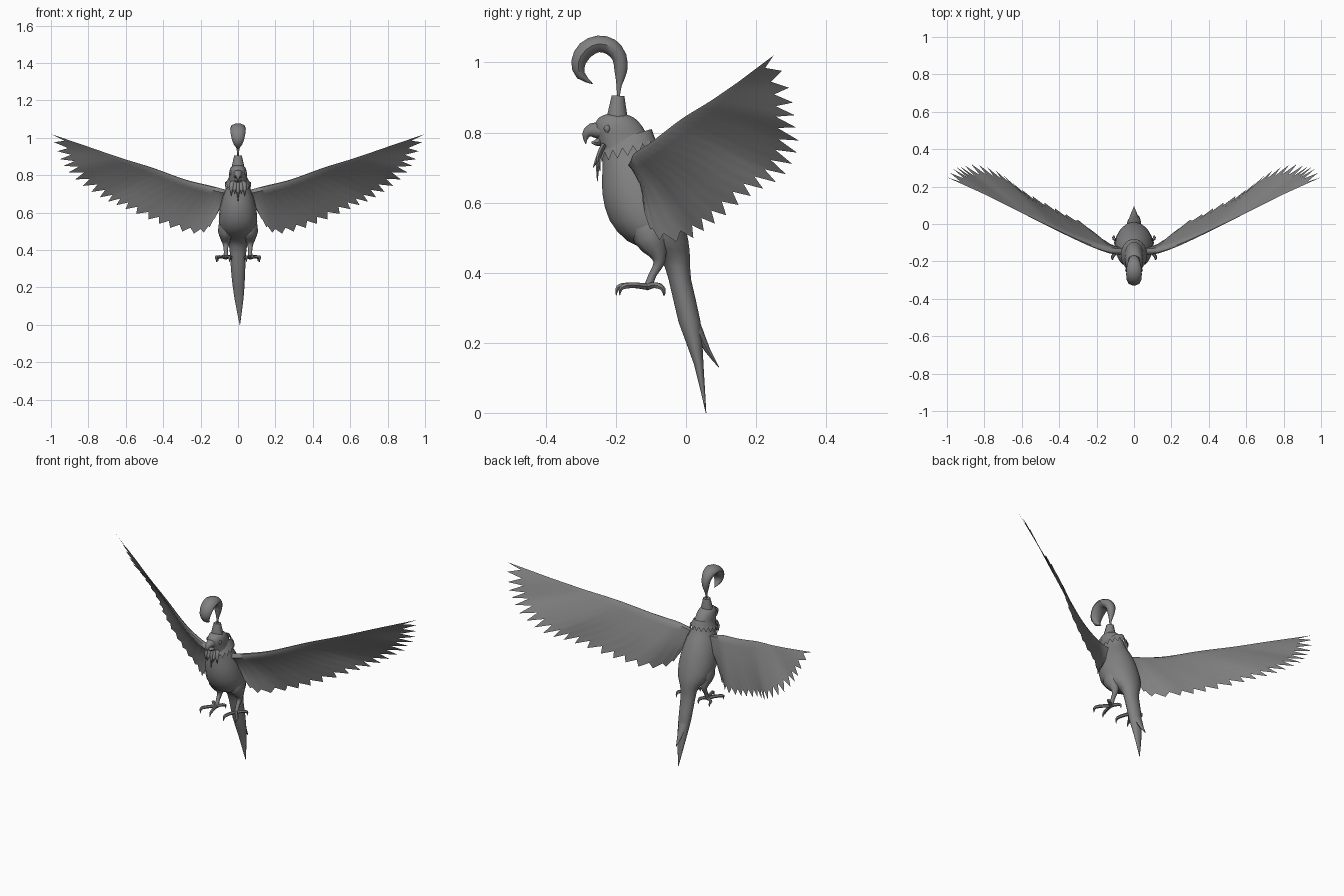
import bpy, bmesh, math
from mathutils import Vector

grey = bpy.data.materials.new("slate_grey")
grey.diffuse_color = (0.22, 0.22, 0.22, 1)


def finish(name, bm, angle=50):
    bmesh.ops.remove_doubles(bm, verts=bm.verts, dist=0.00005)
    bmesh.ops.recalc_face_normals(bm, faces=bm.faces)
    me = bpy.data.meshes.new(name)
    bm.to_mesh(me)
    bm.free()
    me.materials.append(grey)
    ob = bpy.data.objects.new(name, me)
    bpy.context.collection.objects.link(ob)
    bpy.ops.object.select_all(action='DESELECT')
    bpy.context.view_layer.objects.active = ob
    ob.select_set(True)
    bpy.ops.object.shade_smooth_by_angle(angle=math.radians(angle))
    return ob


def spline(pts, u):
    """Point on a smooth curve through pts, u from 0 to 1."""
    n = len(pts) - 1
    i = min(int(u * n), n - 1)
    f = u * n - i
    p = [pts[max(0, min(n, i + k))] for k in (-1, 0, 1, 2)]
    return tuple(b + 0.5 * f * (c - a + f * (2*a - 5*b + 4*c - d + f * (3*(b - c) + d - a)))
                 for a, b, c, d in zip(*p))


def smooth(pts, steps):
    n = (len(pts) - 1) * steps
    return [spline(pts, i / n) for i in range(n + 1)]


def loft(name, rings, caps=True, angle=50):
    bm = bmesh.new()
    vs = [[bm.verts.new(p) for p in r] for r in rings]
    n = len(rings[0])
    for a, b in zip(vs, vs[1:]):
        for k in range(n):
            bm.faces.new((a[k], a[(k+1) % n], b[(k+1) % n], b[k]))
    if caps:
        bm.faces.new(vs[0])
        bm.faces.new(vs[-1])
    return finish(name, bm, angle)


def sweep(name, path, steps=2, sides=8):
    """Elliptical tube; path rows are x, y, z, half width, half depth."""
    pts = smooth(path, steps)
    rings = []
    for i, p in enumerate(pts):
        a, b = pts[max(i-1, 0)], pts[min(i+1, len(pts)-1)]
        t = (Vector(b[:3]) - Vector(a[:3])).normalized()
        side = Vector((1, 0, 0))
        side = (side - t * side.dot(t)).normalized()
        up = t.cross(side)
        rw, rd = max(p[3], 0.0008), max(p[4], 0.0008)
        rings.append([Vector(p[:3]) + side * rw * math.cos(q) + up * rd * math.sin(q)
                      for q in (2 * math.pi * k / sides for k in range(sides))])
    return loft(name, rings)


# Head, body and tail in one skin: z, front y, back y, half width
body = [(0.853, -0.225, -0.175, 0.02), (0.842, -0.25, -0.147, 0.038), (0.815, -0.262, -0.122, 0.047),
        (0.78, -0.252, -0.105, 0.05), (0.74, -0.24, -0.09, 0.06), (0.69, -0.24, -0.06, 0.08),
        (0.625, -0.24, -0.03, 0.097), (0.55, -0.22, -0.005, 0.103), (0.49, -0.168, 0.008, 0.09),
        (0.445, -0.08, 0.012, 0.055), (0.38, -0.05, 0.015, 0.043), (0.26, -0.022, 0.042, 0.036),
        (0.14, 0.022, 0.05, 0.024), (0.0, 0.056, 0.058, 0.001)]
rings = []
for z, f, b, w in smooth(body, 2):
    x0 = 0.01 * max(0, 1 - z / 0.3)
    rings.append([(x0 + w * math.cos(a), (f+b)/2 + (b-f)/2 * math.sin(a), z)
                  for a in (2 * math.pi * k / 18 for k in range(18))])
loft("body", rings)

# Second tail feather
sweep("tail_feather", [(0, 0.015, 0.29, 0.026, 0.012), (0, 0.037, 0.23, 0.024, 0.013),
                       (0, 0.062, 0.178, 0.014, 0.008), (0, 0.094, 0.13, 0.001, 0.001)])

# Hooked beak
sweep("upper_beak", [(0, -0.24, 0.805, 0.03, 0.026), (0, -0.27, 0.806, 0.021, 0.02),
                     (0, -0.286, 0.792, 0.012, 0.011), (0, -0.286, 0.768, 0.001, 0.001)])
sweep("lower_beak", [(0, -0.235, 0.778, 0.022, 0.018), (0, -0.257, 0.771, 0.013, 0.009),
                     (0, -0.27, 0.772, 0.002, 0.002)])

# Jagged neck collar, lower at the front
N = 36
collar = [[], [], []]
for k in range(N):
    a = 2 * math.pi * k / N
    c, s = math.cos(a), math.sin(a)
    tip = 0.014 if k % 2 else -0.012
    for ring, rx, ry, z in zip(collar, (0.046, 0.062, 0.07), (0.068, 0.078, 0.086),
                               (0.79, 0.762, 0.745 + tip)):
        ring.append((rx * c, -0.166 + ry * s, z + 0.02 * s))
loft("collar", collar, caps=False)

# Throat feather tufts
for x, y, z in ((0, -0.253, 0.66), (0.018, -0.265, 0.70), (-0.018, -0.265, 0.70),
                (0.036, -0.245, 0.69), (-0.036, -0.245, 0.69)):
    sweep("throat_tuft", [(x * 0.8, -0.234, 0.765, 0.014, 0.008), (x, -0.25, 0.73, 0.011, 0.008),
                          (x, y, z, 0.001, 0.001)], 2, 6)

# Crest holder and curled plume
sweep("crest_holder", [(0, -0.196, 0.838, 0.034, 0.031), (0, -0.196, 0.855, 0.032, 0.029),
                       (0, -0.194, 0.905, 0.02, 0.019)], 1, 10)
sweep("plume", [(0, -0.193, 0.90, 0.004, 0.004), (0, -0.191, 0.935, 0.007, 0.008),
                (0, -0.186, 0.975, 0.018, 0.019), (0, -0.19, 1.015, 0.027, 0.022),
                (0, -0.214, 1.044, 0.036, 0.025), (0, -0.25, 1.053, 0.041, 0.025),
                (0, -0.286, 1.036, 0.041, 0.026), (0, -0.307, 1.0, 0.035, 0.022),
                (0, -0.3, 0.963, 0.022, 0.014), (0, -0.266, 0.939, 0.001, 0.001)], 2, 10)

# Wing outline: leading edge, then feather tips from body to wing end
lead = [(0.05, -0.15, 0.715), (0.14, -0.145, 0.74), (0.28, -0.095, 0.775),
        (0.46, -0.01, 0.84), (0.62, 0.07, 0.89), (0.78, 0.15, 0.945)]
tips = [(0.10, -0.125, 0.62), (0.14, -0.11, 0.54), (0.19, -0.07, 0.49), (0.28, 0.01, 0.495),
        (0.38, 0.06, 0.525), (0.47, 0.11, 0.56), (0.57, 0.165, 0.605), (0.65, 0.22, 0.64),
        (0.72, 0.275, 0.67), (0.79, 0.305, 0.715), (0.86, 0.322, 0.767), (0.915, 0.312, 0.825),
        (0.95, 0.307, 0.88), (0.972, 0.287, 0.947), (1.0, 0.25, 1.02)]
thick_dir = Vector((-0.45, 0.84, 0.3)).normalized()
chord = ((0, 0.3), (0.05, 1), (0.14, 0.75), (0.4, 0.3), (0.7, 0.15), (1, 0))


def wing(name, side):
    bm = bmesh.new()
    cols, feathers = [], 22
    for i in range(feathers * 2 + 1):
        t = i / (feathers * 2)
        le, te = Vector(spline(lead, t)), Vector(spline(tips, t))
        if i % 2:                                   # notch between two feathers
            te = te.lerp(le, 0.1 + 0.2 * t * t)
        col = []
        for sgn in (1, -1):
            for s, h in chord:
                p = le.lerp(te, s) + thick_dir * (sgn * h * (0.02 * (1 - t) ** 1.5 + 0.002 * (1 - t))
                                                  + 0.012 * math.sin(math.pi * s) * (1 - t))
                col.append(bm.verts.new((p.x * side, p.y, p.z)))
        cols.append(col)
    m = len(chord)
    for a, b in zip(cols, cols[1:]):
        for o in (0, m):
            for k in range(m - 1):
                bm.faces.new((a[o+k], a[o+k+1], b[o+k+1], b[o+k]))
        bm.faces.new((a[0], b[0], b[m], a[m]))
    bm.faces.new(cols[0][:m] + cols[0][:m-1:-1])
    finish(name, bm)


for side, label in ((1, "left"), (-1, "right")):
    wing(label + "_wing", side)

    # Eye
    sweep(label + "_eye", [(side * 0.041, -0.225, 0.80, 0.003, 0.003), (side * 0.041, -0.225, 0.811, 0.008, 0.01),
                           (side * 0.041, -0.225, 0.822, 0.003, 0.003)], 2, 8)

    # Feathered thigh and thin shank
    x = side * 0.065
    sweep(label + "_leg", [(x, -0.105, 0.55, 0.035, 0.05), (x, -0.10, 0.50, 0.042, 0.05),
                           (x, -0.08, 0.455, 0.027, 0.026), (x, -0.078, 0.425, 0.015, 0.015),
                           (x, -0.095, 0.395, 0.011, 0.011), (x, -0.108, 0.36, 0.012, 0.012)])

    # Two toes forward, two back, each ending in a bent claw
    for ex, ey in ((0.115, -0.175), (0.045, -0.185), (0.108, -0.078), (0.038, -0.075)):
        d = math.copysign(1, ey + 0.11)
        mx, my = (0.065 + ex) / 2, (-0.11 + ey) / 2
        sweep(label + "_toe", [(x, -0.11, 0.36, 0.011, 0.011), (side * mx, my, 0.364, 0.009, 0.009),
                               (side * ex, ey, 0.362, 0.009, 0.009),
                               (side * ex, ey + d * 0.012, 0.352, 0.005, 0.006),
                               (side * ex, ey + d * 0.014, 0.335, 0.001, 0.001)], 2, 6)
